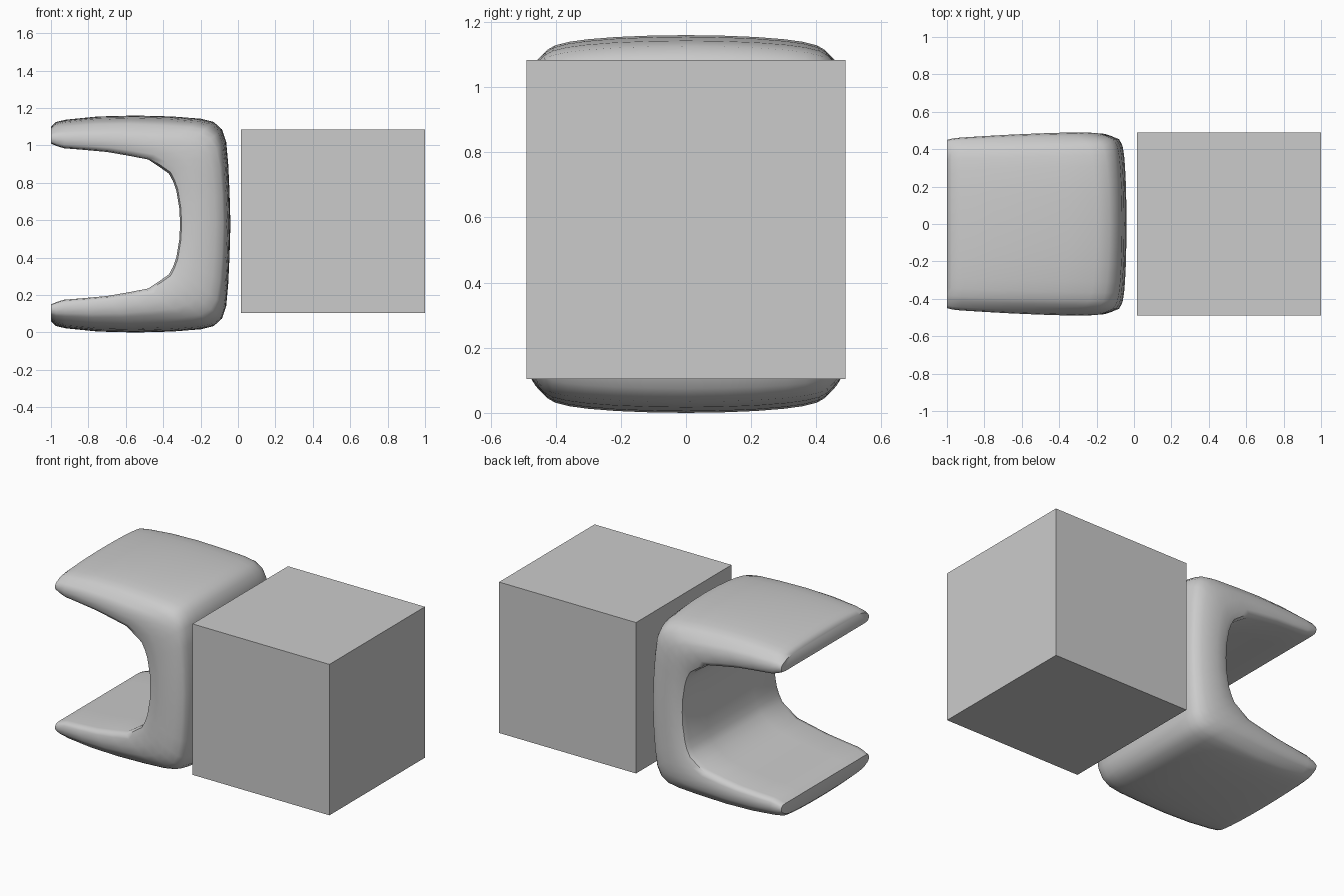
import bpy, bmesh, math

if "Cube" in bpy.data.objects:
    bpy.data.objects.remove(bpy.data.objects["Cube"])

# Solid cube on the right
bpy.ops.mesh.primitive_cube_add(size=1, location=(0.508, 0, 0.594))
block = bpy.context.object
block.name = "plain_cube"
block.scale = (0.984, 0.98, 0.98)

# Upper half of the C shell: outer x, z, inner x, z, half width, crown amount
MID = 0.58
upper = [
    (-.040, .580, -.310, .580, .487, .45),
    (-.045, .750, -.313, .660, .487, .45),
    (-.052, .900, -.330, .760, .488, .48),
    (-.063, 1.02, -.347, .808, .490, .55),
    (-.085, 1.085, -.370, .850, .490, .65),
    (-.130, 1.126, -.420, .885, .490, .75),
    (-.200, 1.143, -.480, .925, .488, .90),
    (-.350, 1.155, -.590, .946, .484, 1.0),
    (-.550, 1.160, -.700, .965, .478, 1.0),
    (-.750, 1.155, -.820, .976, .470, 1.0),
    (-.920, 1.138, -.930, .985, .462, 1.0),
    (-.975, 1.125, -.970, .997, .457, 1.0),
    (-1.00, 1.100, -1.00, 1.010, .450, 1.0),
]
lower = [(a, 2 * MID - b, c, 2 * MID - d, w, k) for a, b, c, d, w, k in upper[:0:-1]]
stations = lower + upper

# Half cross-section: width fraction, depth from inner (0) to outer (1)
half = [(.50, 0), (.90, 0), (.965, .03), (.99, .12), (1, .30), (.99, .48),
        (.965, .58), (.93, .67), (.89, .77), (.84, .84), (.75, .895),
        (.63, .935), (.45, .97), (.25, .99)]
section = [(0, 0)] + half + [(0, 1)] + [(-y, t) for y, t in reversed(half)]

# Loft the rounded section along the C path
bm = bmesh.new()
rings = []
for ox, oz, ix, iz, w, k in stations:
    ring = []
    for y, t in section:
        t = 1 - (1 - t) * k if t > .6 else t * (1 + (1 - k) * .4 * t / .6)
        ring.append(bm.verts.new((ix + (ox - ix) * t, y * w, iz + (oz - iz) * t)))
    rings.append(ring)
n = len(section)
for r, s in zip(rings, rings[1:]):
    for i in range(n):
        bm.faces.new((r[i], r[(i + 1) % n], s[(i + 1) % n], s[i]))
bm.faces.new(rings[0])
bm.faces.new(rings[-1])
bmesh.ops.recalc_face_normals(bm, faces=bm.faces)
mesh = bpy.data.meshes.new("c_shell")
bm.to_mesh(mesh)
bm.free()
shell = bpy.data.objects.new("c_shell", mesh)
bpy.context.collection.objects.link(shell)

bpy.ops.object.select_all(action='DESELECT')
shell.select_set(True)
bpy.context.view_layer.objects.active = shell
bpy.ops.object.shade_smooth_by_angle(angle=math.radians(50))
